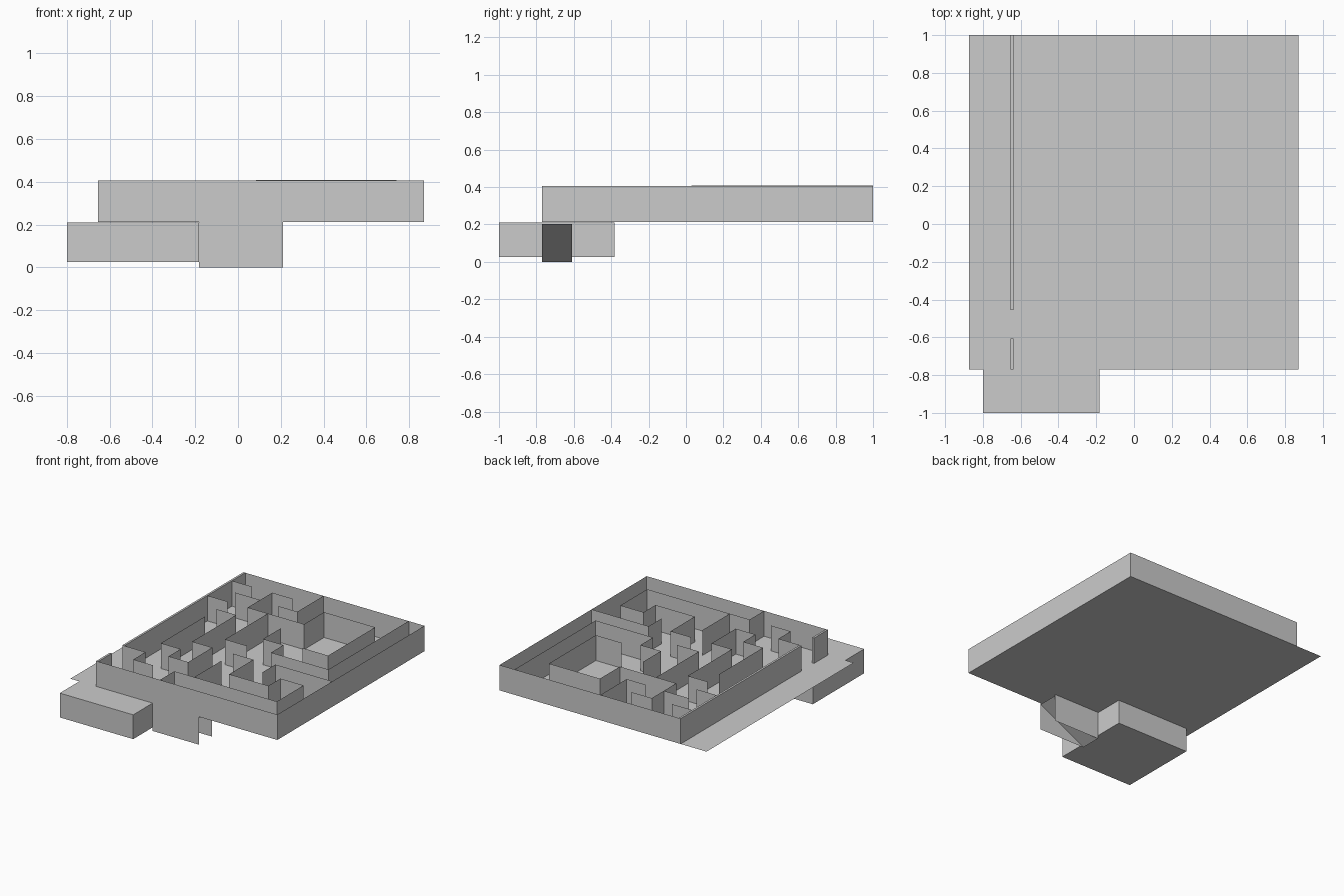
import bpy

cube = bpy.data.objects.get("Cube")
if cube:
    bpy.data.objects.remove(cube, do_unlink=True)

grey = bpy.data.materials.new("plain_grey")
grey.use_nodes = True
colour = (0.6, 0.6, 0.6, 1)
grey.diffuse_color = colour
grey.node_tree.nodes["Principled BSDF"].inputs["Base Color"].default_value = colour

FLOOR, TOP = 0.212, 0.405
LEFT, RIGHT, FRONT, BACK = -0.655, 0.87, -0.77, 1.0


def add_mesh(name, verts, faces):
    mesh = bpy.data.meshes.new(name)
    mesh.from_pydata(verts, [], faces)
    mesh.materials.append(grey)
    obj = bpy.data.objects.new(name, mesh)
    bpy.context.collection.objects.link(obj)
    return obj


def sheet_wall(name, path, low=FLOOR, high=TOP):
    """Upright sheet following a path on the floor."""
    n = len(path)
    verts = [(x, y, z) for z in (low, high) for x, y in path]
    return add_mesh(name, verts, [(i, i + 1, n + i + 1, n + i) for i in range(n - 1)])


def box(name, x0, x1, y0, y1, z0, z1):
    verts = [(x, y, z) for z in (z0, z1) for x, y in ((x0, y0), (x1, y0), (x1, y1), (x0, y1))]
    sides = [(i, (i + 1) % 4, (i + 1) % 4 + 4, i + 4) for i in range(4)]
    return add_mesh(name, verts, [(3, 2, 1, 0), (4, 5, 6, 7)] + sides)


# Floor sheet and the block under its front corner
add_mesh("floor", [(x, y, FLOOR) for x, y in
                   ((-0.873, FRONT), (RIGHT, FRONT), (RIGHT, BACK), (-0.873, BACK))],
         [(0, 1, 2, 3)])
box("entrance_block", -0.8, -0.182, -1, -0.382, 0.025, FLOOR - 0.002)

# Ramp between two upright cheeks beneath the floor
R0, R1, RAMP_BACK = -0.182, 0.21, -0.61
for name, y in (("ramp_front_cheek", FRONT), ("ramp_back_cheek", RAMP_BACK)):
    sheet_wall(name, [(R0, y), (R1, y)], 0, FLOOR)
add_mesh("ramp", [(R0, FRONT, 0), (R0, RAMP_BACK, 0),
                  (R1, RAMP_BACK, FLOOR - 0.01), (R1, FRONT, FLOOR - 0.01)], [(0, 1, 2, 3)])

# Outer walls, with a doorway in the left one
sheet_wall("outer_wall", [(LEFT, FRONT), (RIGHT, FRONT), (RIGHT, BACK), (LEFT, BACK)])
box("doorway_wall_front", LEFT, LEFT + 0.016, FRONT, -0.605, FLOOR, TOP)
box("doorway_wall_back", LEFT, LEFT + 0.016, -0.455, BACK, FLOOR, TOP)

# Inner maze walls
INNER = LEFT + 0.016
maze = {
    "stub_wall_far": [(INNER, 0.84), (-0.47, 0.84)],
    "stub_wall_near": [(INNER, 0.545), (-0.47, 0.545)],
    "branch_wall": [(-0.51, 0.695), (-0.30, 0.695)],
    "chamber_wall": [(-0.13, 0.84), (-0.30, 0.84), (-0.30, 0.545), (0.175, 0.545),
                     (0.175, 0.785), (0.605, 0.785), (0.605, 0.22), (0.39, 0.22)],
    "back_hook_wall": [(0.02, BACK), (0.02, 0.685), (-0.14, 0.685)],
    "middle_wall": [(-0.13, 0.545), (-0.13, 0.03), (0.055, 0.03)],
    "winding_wall": [(-0.46, 0.4), (-0.295, 0.4), (-0.295, -0.13), (-0.125, -0.13),
                     (-0.125, -0.42), (-0.29, -0.42), (-0.29, -0.275),
                     (-0.457, -0.275), (-0.457, 0.255)],
    "front_wall": [(0.05, -0.13), (0.22, -0.13), (0.22, -0.42), (0.55, -0.42),
                   (0.55, -0.275), (0.745, -0.275), (0.745, -0.597),
                   (-0.118, -0.597), (-0.118, FRONT)],
    "front_branch_wall": [(0.05, -0.27), (0.05, -0.597)],
    "side_hook_wall": [(0.39, -0.265), (0.39, -0.108), (RIGHT, -0.108)],
    "entrance_wall": [(INNER, -0.455), (-0.46, -0.455), (-0.46, -0.602), (-0.295, -0.602)],
}
for name, path in maze.items():
    sheet_wall(name, path)

# Long stepped wall, a touch taller than the rest
sheet_wall("long_step_wall", [(0.085, 0.395), (0.085, 0.18), (0.257, 0.18),
                              (0.257, 0.03), (0.74, 0.03), (0.74, BACK)], FLOOR, TOP + 0.003)
